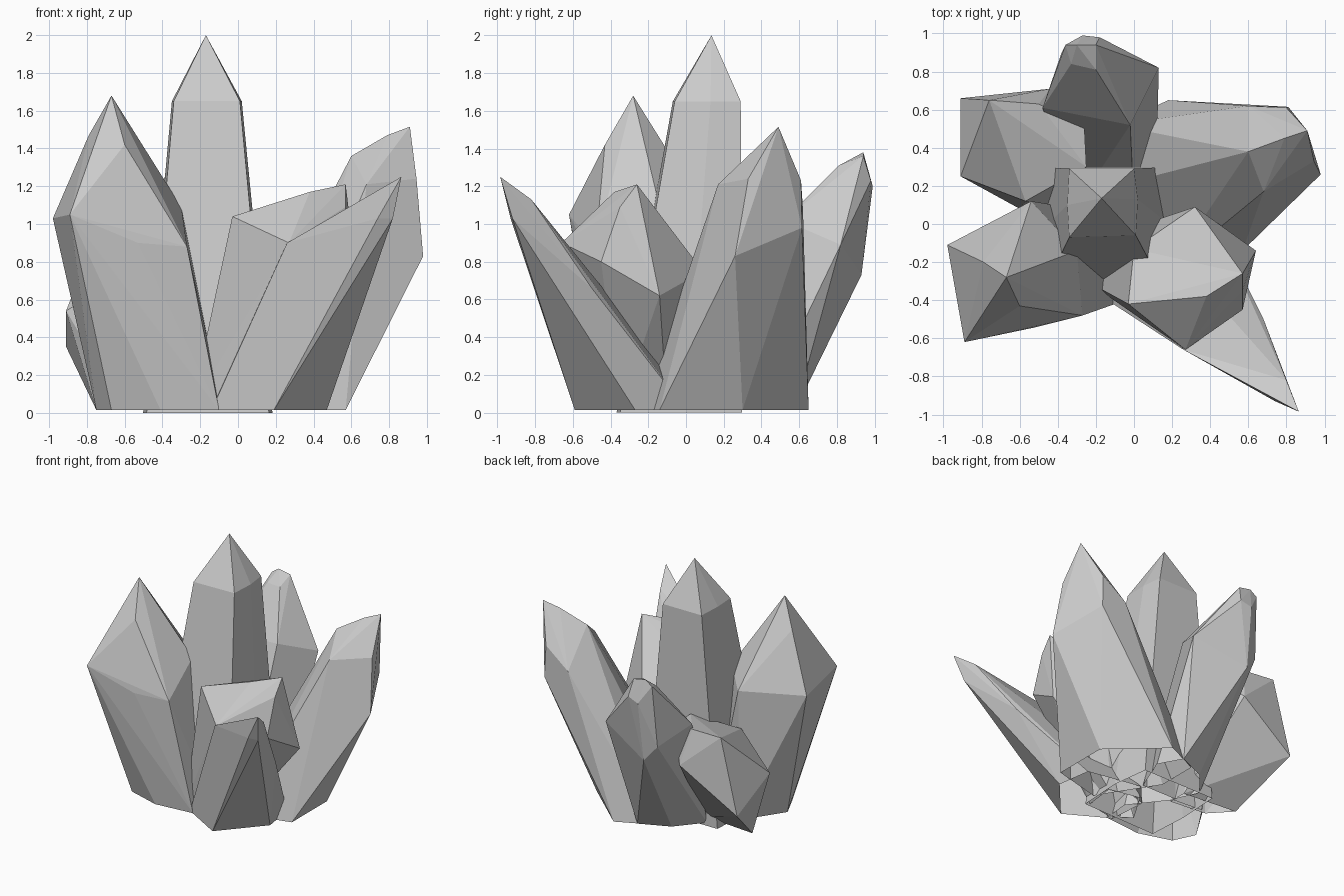
import bpy, bmesh


def crystal(name, base, crown, z=0.015):
    """Faceted crystal, open underneath: foot outline plus shoulder and tip points, wrapped in a hull."""
    bm = bmesh.new()
    for x, y in base:
        bm.verts.new((x, y, z))
    for p in crown:
        bm.verts.new(p)
    bmesh.ops.convex_hull(bm, input=bm.verts[:])
    bmesh.ops.recalc_face_normals(bm, faces=bm.faces[:])
    under = [f for f in bm.faces if all(v.co.z < z + .001 for v in f.verts)]
    bmesh.ops.delete(bm, geom=under, context='FACES')
    junk = [v for v in bm.verts if not v.link_faces]
    bmesh.ops.delete(bm, geom=junk, context='VERTS')
    bmesh.ops.dissolve_limit(bm, angle_limit=0.03, verts=bm.verts[:], edges=bm.edges[:])
    me = bpy.data.meshes.new(name)
    bm.to_mesh(me)
    bm.free()
    ob = bpy.data.objects.new(name, me)
    bpy.context.collection.objects.link(ob)
    return ob


# tall central crystal: shoulder outline, widened at the foot
ring = [(-.34, -.07), (.01, -.06), (.02, .13), (0, .29), (-.34, .29), (-.35, .1)]
foot = [(-.16 + (x + .165) * 1.85, -.035 + (y - .11) * 1.85) for x, y in ring]
crystal("central_crystal", foot, [(x, y, 1.65) for x, y in ring] + [(-.17, .135, 2)], z=0)

# front left crystal
crystal("front_left_crystal",
        [(-.75, -.2), (-.67, -.37), (-.41, -.45), (-.1, -.42), (-.08, -.2), (-.3, .08), (-.55, .1)],
        [(-.98, -.11, 1.03), (-.89, -.62, 1.05), (-.53, -.545, .9), (-.27, -.48, .88),
         (-.3, -.14, 1.09), (-.54, .12, 1.04), (-.79, -.2, 1.47), (-.6, -.43, 1.42),
         (-.54, -.18, 1.35), (-.67, -.28, 1.68)])

# long pointed crystal leaning to the front right
crystal("front_right_spike",
        [(-.14, -.4), (.19, -.59), (.47, -.27), (.43, 0), (0, .08), (-.16, -.1)],
        [(.26, -.66, .9), (.74, -.93, 1.03), (.82, -.92, 1.03), (.8, -.82, 1.13),
         (.68, -.5, .66), (.865, -.985, 1.25)])

# short broad crystal with a chisel-like tip
crystal("short_front_crystal",
        [(-.25, -.3), (-.1, -.4), (.12, -.35), (.15, -.1), (-.1, -.05)],
        [(-.03, -.42, 1.04), (.27, -.66, .9), (.57, -.45, .8), (.64, -.14, .62),
         (.32, .09, .75), (0, -.13, .93), (.38, -.38, 1.17), (.57, -.26, 1.21), (.57, -.35, 1.09)])

# large crystal leaning right
crystal("right_crystal",
        [(.18, -.24), (.57, -.14), (.57, .3), (.18, .65), (-.1, .52), (-.1, .2)],
        [(.98, .26, .83), (.68, .17, 1.21), (.6, .38, 1.36), (.79, .45, 1.47), (.945, .33, 1.24),
         (.8, .61, 1.23), (.81, .615, .98), (.6, .62, 1.08), (.91, .49, 1.515)])

# back crystal with a blunt tip
crystal("back_crystal",
        [(-.38, .28), (-.21, .48), (.02, .58), (.12, .4), (0, .1), (-.3, .1)],
        [(.13, .82, .89), (-.02, .52, 1.02), (-.48, .61, .95),
         (-.38, .9, .85), (-.28, .93, .73), (-.27, .99, 1.2), (-.18, .98, 1.23),
         (-.36, .94, 1.34), (-.2, .94, 1.36), (-.3, .94, 1.38), (-.2, .81, 1.31), (-.33, .84, 1.3)])

# short stubby crystal at the back left, overhanging its small foot
crystal("back_left_crystal",
        [(-.75, .24), (-.6, .08), (-.3, .05), (-.3, .2)],
        [(-.91, .66, .35), (-.91, .25, .54), (-.44, .71, .65),
         (-.57, .12, .75), (-.25, .3, .85), (-.26, .5, .85), (-.5, .63, .92), (-.76, .65, .93)])
